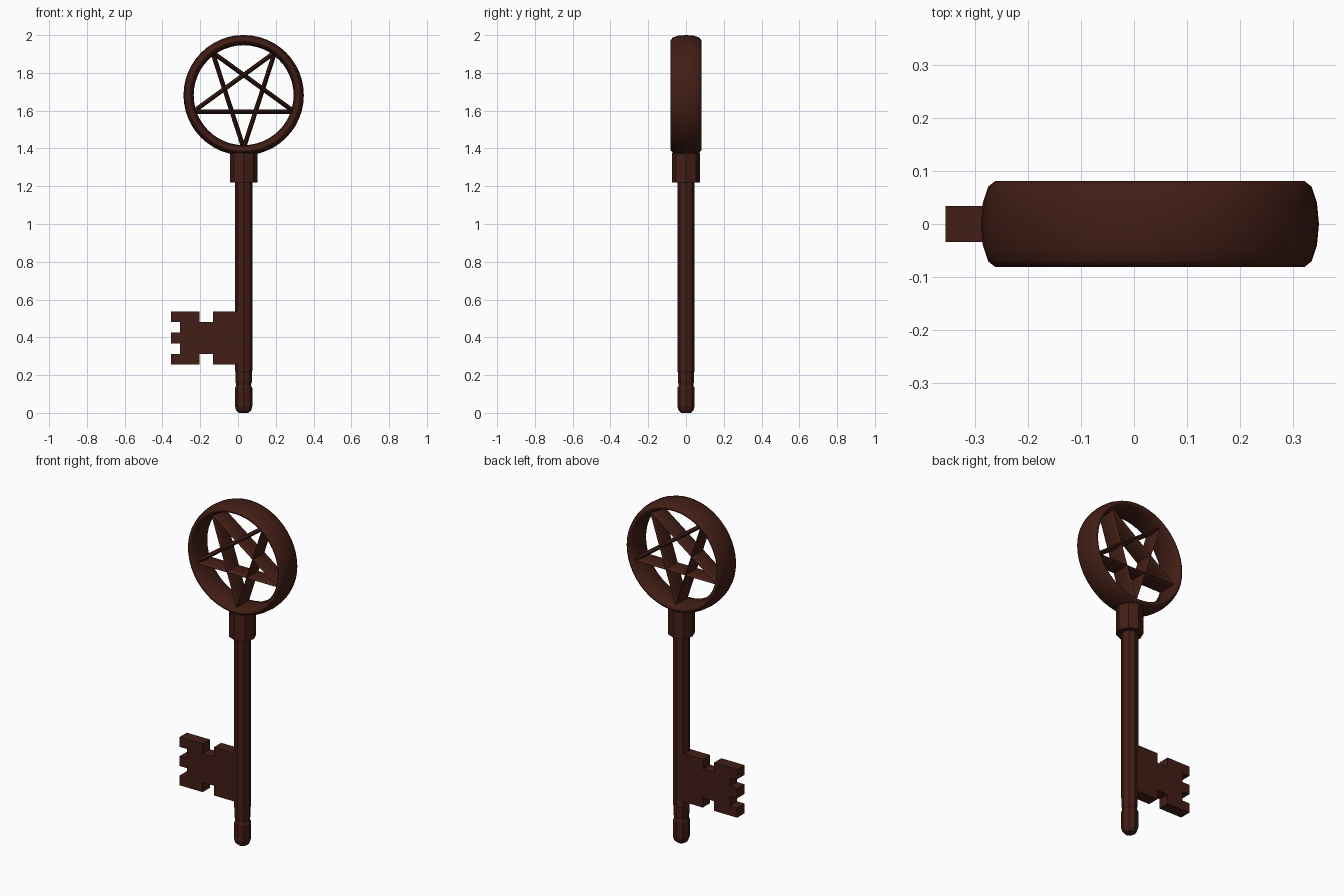
import bpy, bmesh, math
from mathutils import Vector, Matrix

if "Cube" in bpy.data.objects:
    bpy.data.objects.remove(bpy.data.objects["Cube"])

CX, RING_Z = 0.03, 1.682
mat = bpy.data.materials.new("dark_bronze")
mat.diffuse_color = (0.055, 0.013, 0.008, 1)
mat.use_nodes = True
mat.node_tree.nodes["Principled BSDF"].inputs["Base Color"].default_value = mat.diffuse_color


def finish(bm, name):
    bmesh.ops.recalc_face_normals(bm, faces=bm.faces)
    me = bpy.data.meshes.new(name)
    bm.to_mesh(me)
    bm.free()
    ob = bpy.data.objects.new(name, me)
    me.materials.append(mat)
    bpy.context.collection.objects.link(ob)
    return ob


def lathe(name, profile, sides=8):
    """Faceted turned part about the key's axis, from (radius, z) pairs."""
    bm = bmesh.new()
    rings = [[bm.verts.new((CX + r * math.cos(2 * math.pi * i / sides),
                            r * math.sin(2 * math.pi * i / sides), z))
              for i in range(sides)] for r, z in profile]
    for a, b in zip(rings, rings[1:]):
        for i in range(sides):
            j = (i + 1) % sides
            bm.faces.new((a[i], a[j], b[j], b[i]))
    bm.faces.new(rings[0])
    bm.faces.new(rings[-1])
    return finish(bm, name)


# Shaft with grooved rounded tip, and collar under the ring
lathe("shaft", [(0.025, 0), (0.039, 0.012), (0.046, 0.035), (0.046, 0.132),
                (0.040, 0.142), (0.040, 0.155), (0.043, 0.162), (0.043, 0.215),
                (0.046, 0.222), (0.046, 1.24)])
lathe("collar", [(0.073, 1.22), (0.073, 1.375)])

# Deep ring: torus stretched front to back
bpy.ops.mesh.primitive_torus_add(major_radius=0.2915, minor_radius=0.027,
                                 major_segments=48, minor_segments=12,
                                 location=(CX, 0, RING_Z),
                                 rotation=(math.pi / 2, 0, 0))
ring = bpy.context.object
ring.name = "bow_ring"
ring.scale = (1, 1, 3)
ring.data.materials.append(mat)
bpy.ops.object.shade_smooth_by_angle(angle=math.radians(40))

# Five flattened bars forming the inverted star
tips = [Vector((CX + 0.28 * math.cos(a), 0, RING_Z + 0.28 * math.sin(a)))
        for a in (math.radians(-90 + 72 * k) for k in range(5))]
for k in range(5):
    a, b = tips[k], tips[(k + 2) % 5]
    zdir = (b - a).normalized()
    ydir = Vector((0, 1, 0))
    rot = Matrix((ydir.cross(zdir), ydir, zdir)).transposed().to_4x4()
    bm = bmesh.new()
    bmesh.ops.create_cone(bm, cap_ends=True, segments=8, radius1=1, radius2=1,
                          depth=(b - a).length)
    bm.transform(Matrix.Translation((a + b) / 2) @ rot
                 @ Matrix.Diagonal((0.012, 0.056, 1, 1)))
    finish(bm, f"star_bar_{k + 1}")

# Notched bit: outline extruded in depth
outline = [(CX, 0.537), (-0.133, 0.537), (-0.133, 0.48), (-0.205, 0.48),
           (-0.205, 0.537), (-0.355, 0.537), (-0.355, 0.48), (-0.308, 0.48),
           (-0.308, 0.425), (-0.355, 0.425), (-0.355, 0.368), (-0.308, 0.368),
           (-0.308, 0.312), (-0.355, 0.312), (-0.355, 0.255), (-0.205, 0.255),
           (-0.205, 0.312), (-0.133, 0.312), (-0.133, 0.255), (CX, 0.255)]
bm = bmesh.new()
face = bm.faces.new([bm.verts.new((x, -0.034, z)) for x, z in outline])
ext = bmesh.ops.extrude_face_region(bm, geom=[face], use_keep_orig=True)
bmesh.ops.translate(bm, vec=(0, 0.068, 0),
                    verts=[g for g in ext["geom"] if isinstance(g, bmesh.types.BMVert)])
finish(bm, "bit")
